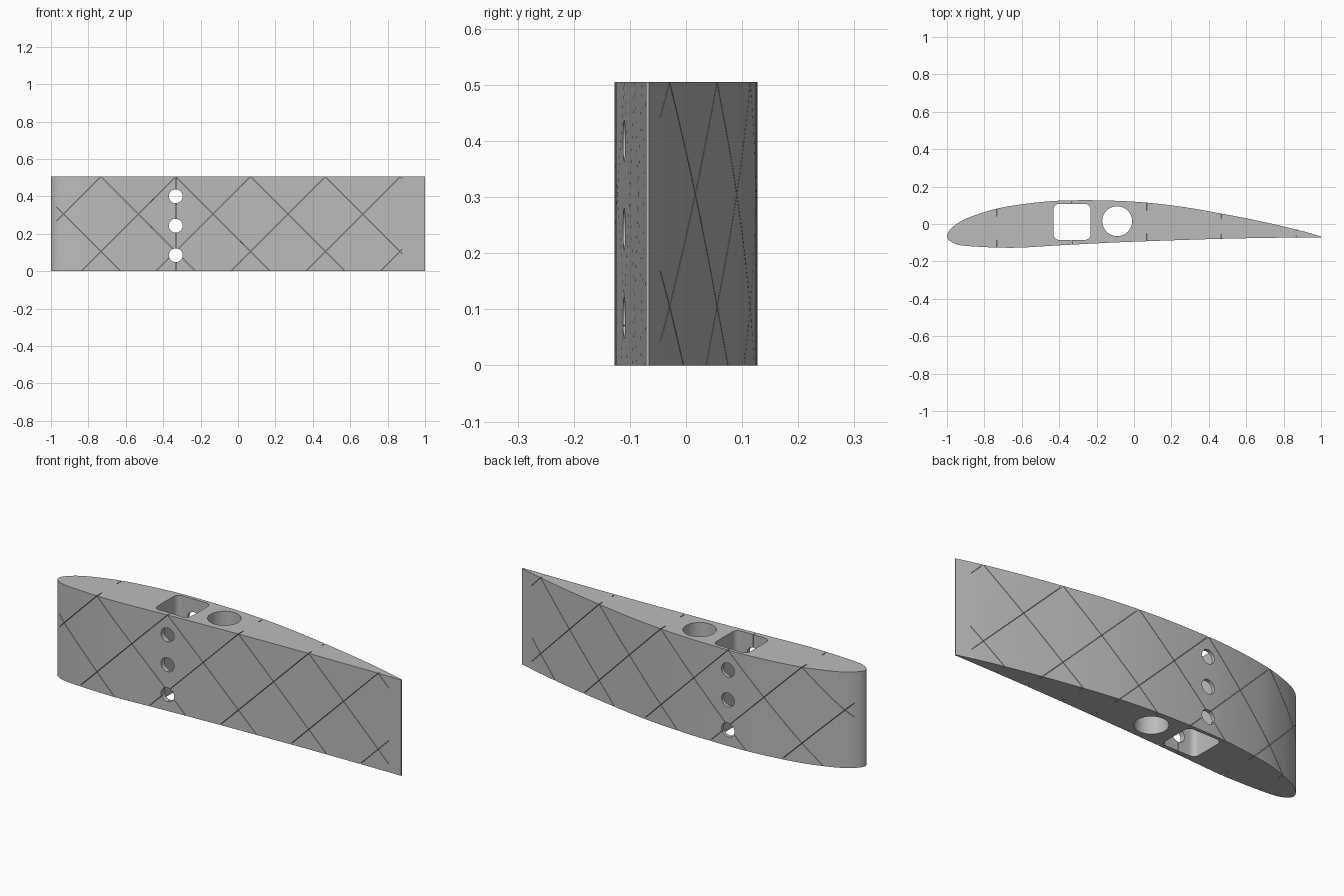
import bpy, bmesh, math
from mathutils import Matrix, Vector

if "Cube" in bpy.data.objects:
    bpy.data.objects.remove(bpy.data.objects["Cube"])

H = 0.505  # span height

# Airfoil outline: trailing edge, over the upper side, round the nose, back along the lower side
PTS = [(1, -0.066), (0.87, -0.03), (0.67, 0.016), (0.47, 0.055), (0.27, 0.09), (0.07, 0.114),
       (-0.12, 0.125), (-0.3, 0.127), (-0.43, 0.123), (-0.58, 0.108), (-0.73, 0.083), (-0.85, 0.047),
       (-0.93, 0.012), (-0.98, -0.027), (-1, -0.062), (-0.985, -0.09), (-0.94, -0.111), (-0.86, -0.12),
       (-0.73, -0.126), (-0.6, -0.126), (-0.4, -0.114), (-0.15, -0.101), (0.07, -0.092), (0.47, -0.079),
       (0.8, -0.073), (1, -0.071)]
NOSE = 14


def spline(pts, n=5):
    p = [Vector(q) for q in [pts[0]] + pts + [pts[-1]]]
    out = []
    for i in range(1, len(p) - 2):
        a, b, c, d = p[i - 1:i + 3]
        for k in range(n):
            t = k / n
            out.append(0.5 * (2 * b + (c - a) * t + (2 * a - 5 * b + 4 * c - d) * t ** 2
                              + (3 * b - a - 3 * c + d) * t ** 3))
    return out + [p[-2]]


OUTLINE = spline(PTS)
UPPER = OUTLINE[:NOSE * 5 + 1][::-1]
LOWER = OUTLINE[NOSE * 5:]


def surf(x, side):
    for a, b in zip(side, side[1:]):
        if a.x <= x <= b.x:
            return a.y + (b.y - a.y) * (x - a.x) / max(b.x - a.x, 1e-9)
    return side[-1].y


def finish(bm, name):
    bmesh.ops.recalc_face_normals(bm, faces=bm.faces)
    me = bpy.data.meshes.new(name)
    bm.to_mesh(me)
    bm.free()
    ob = bpy.data.objects.new(name, me)
    bpy.context.collection.objects.link(ob)
    return ob


def prism(name, outline, z0, z1, matrix=None):
    bm = bmesh.new()
    lo = [bm.verts.new((x, y, z0)) for x, y in outline]
    hi = [bm.verts.new((x, y, z1)) for x, y in outline]
    bm.faces.new(lo[::-1])
    bm.faces.new(hi)
    for i in range(len(lo)):
        j = (i + 1) % len(lo)
        bm.faces.new((lo[i], lo[j], hi[j], hi[i]))
    if matrix:
        bm.transform(matrix)
    return finish(bm, name)


def circle(cx, cy, r, n=48):
    return [(cx + r * math.cos(2 * math.pi * i / n), cy + r * math.sin(2 * math.pi * i / n)) for i in range(n)]


def rounded_box(x0, x1, y0, y1, r, n=6):
    out = []
    for k, (cx, cy) in enumerate([(x1 - r, y1 - r), (x0 + r, y1 - r), (x0 + r, y0 + r), (x1 - r, y0 + r)]):
        for i in range(n + 1):
            a = math.pi / 2 * (k + i / n)
            out.append((cx + r * math.cos(a), cy + r * math.sin(a)))
    return out


def slit_set(name, s, w=0.0015):
    """Parallel diagonal slits following the skin on both sides."""
    bm = bmesh.new()
    for k in range(7):
        xt = -1.133 + 0.4 * k
        ends = sorted((xt - s * 0.02, xt + s * (H + 0.02)))
        x0, x1 = max(ends[0], -0.97), min(ends[1], 0.93)
        if x1 - x0 < 0.03:
            continue
        for side, sign in ((UPPER, 1), (LOWER, -1)):
            rings = []
            for i in range(25):
                x = x0 + (x1 - x0) * i / 24
                z = H - (x - xt) / s
                depth = 0.2 * (surf(x, UPPER) - surf(x, LOWER))
                if -0.47 < x < 0.02:  # keep a wall around the spar holes
                    depth = min(depth, 0.013)
                y = surf(x, side)
                yi, yo = y - sign * depth, y + sign * 0.02
                rings.append([bm.verts.new(c) for c in ((x - w, yi, z), (x + w, yi, z),
                                                        (x + w, yo, z), (x - w, yo, z))])
            for a, b in zip(rings, rings[1:]):
                for i in range(4):
                    j = (i + 1) % 4
                    bm.faces.new((a[i], a[j], b[j], b[i]))
            bm.faces.new(rings[0])
            bm.faces.new(rings[-1][::-1])
    return finish(bm, name)


# Wing body
wing = prism("wing_section", [(p.x, p.y) for p in OUTLINE], 0, H)

# Spar holes through the span, cross holes through the thickness
cutters = [prism("square_spar_cutter", rounded_box(-0.43, -0.232, -0.085, 0.108, 0.03), -0.1, H + 0.1),
           prism("round_spar_cutter", circle(-0.09, 0.015, 0.08), -0.1, H + 0.1)]
to_y = Matrix.Rotation(math.radians(90), 4, 'X')
for z in (0.085, 0.243, 0.4):
    cutters.append(prism("cross_hole_cutter", circle(-0.333, z, 0.037, 32), -0.3, 0.3, to_y))

# Diagonal rib slits and the straight slit into the square hole
cutters += [slit_set("slit_cutter_a", 1), slit_set("slit_cutter_b", -1)]
cutters.append(prism("seam_cutter", [(-0.334, -0.2), (-0.332, -0.2), (-0.332, -0.06), (-0.334, -0.06)], -0.1, H + 0.1))

for c in cutters:
    c.hide_render = True
    m = wing.modifiers.new(c.name, 'BOOLEAN')
    m.operation = 'DIFFERENCE'
    m.solver = 'EXACT'
    m.object = c

# Bake the cuts and remove the cutters
bpy.context.view_layer.update()
baked = bpy.data.meshes.new_from_object(wing.evaluated_get(bpy.context.evaluated_depsgraph_get()))
wing.modifiers.clear()
wing.data = baked
for c in cutters:
    bpy.data.objects.remove(c)

grey = bpy.data.materials.new("light_grey")
grey.diffuse_color = (0.5, 0.5, 0.5, 1)
grey.use_nodes = True
grey.node_tree.nodes["Principled BSDF"].inputs["Base Color"].default_value = grey.diffuse_color
wing.data.materials.clear()
wing.data.materials.append(grey)
for p in wing.data.polygons:
    p.material_index = 0

bpy.ops.object.select_all(action='DESELECT')
wing.select_set(True)
bpy.context.view_layer.objects.active = wing
bpy.ops.object.shade_smooth_by_angle(angle=math.radians(30))
